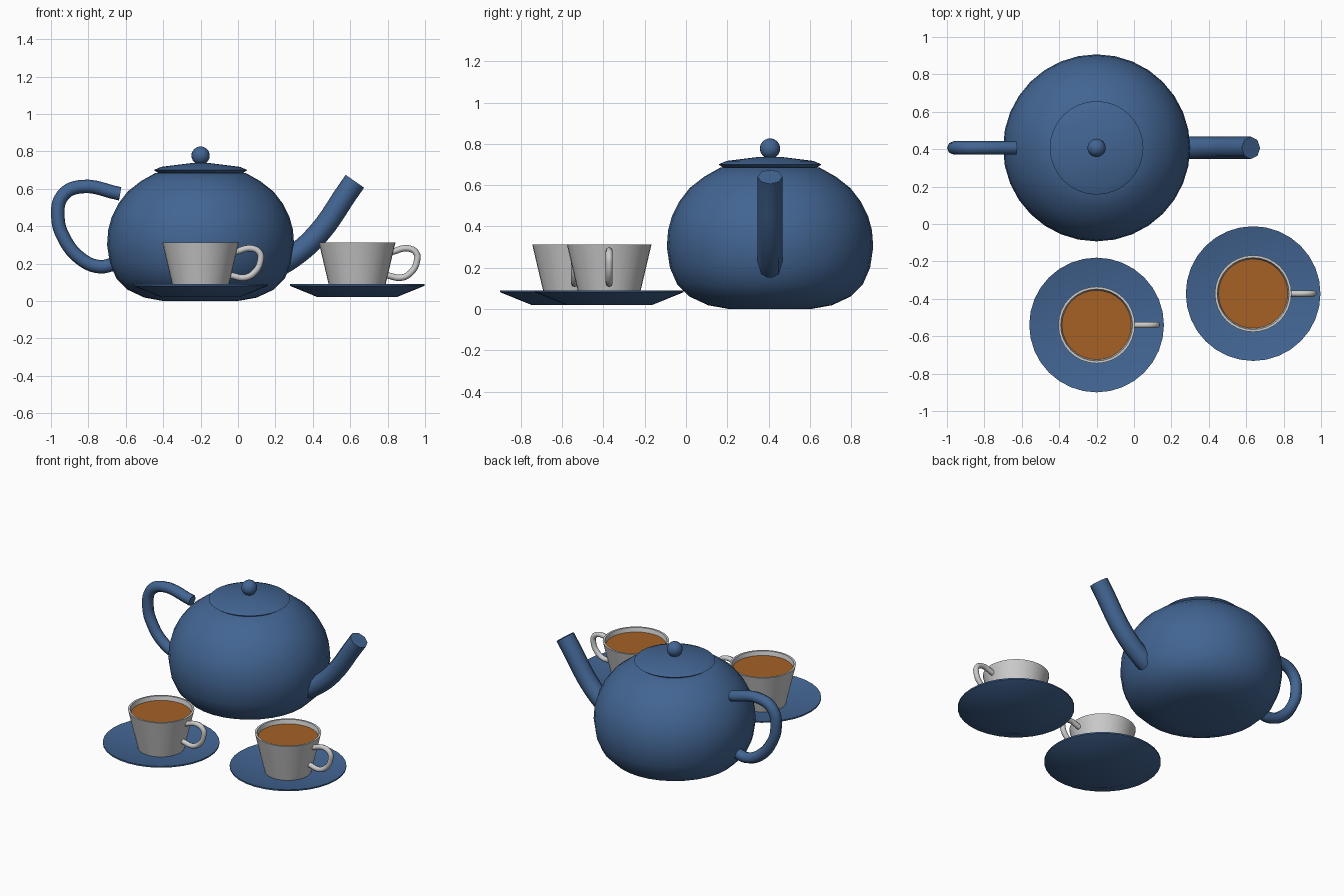
import bpy, bmesh
from math import radians, tau

if "Cube" in bpy.data.objects:
    bpy.data.objects.remove(bpy.data.objects["Cube"])


def material(name, color):
    m = bpy.data.materials.new(name)
    m.diffuse_color = (*color, 1)
    m.use_nodes = True
    m.node_tree.nodes["Principled BSDF"].inputs["Base Color"].default_value = m.diffuse_color
    return m


BLUE = material("blue_glaze", (0.055, 0.13, 0.29))
TEA = material("tea", (0.38, 0.12, 0.018))


def finish(ob, mat, angle=35):
    if mat:
        ob.data.materials.clear()
        ob.data.materials.append(mat)
    bpy.ops.object.select_all(action='DESELECT')
    ob.select_set(True)
    bpy.context.view_layer.objects.active = ob
    if ob.type == 'CURVE':
        bpy.ops.object.convert(target='MESH')
    bpy.ops.object.shade_smooth_by_angle(angle=radians(angle))
    return ob


def lathe(name, profile, loc, mat=None, sides=32):
    """Spin an (r, z) profile around the vertical axis."""
    bm = bmesh.new()
    vs = [bm.verts.new((r, 0, z)) for r, z in profile]
    es = [bm.edges.new(p) for p in zip(vs, vs[1:])]
    bmesh.ops.spin(bm, geom=vs + es, cent=(0, 0, 0), axis=(0, 0, 1),
                   angle=tau, steps=sides, use_duplicate=False)
    bmesh.ops.remove_doubles(bm, verts=bm.verts, dist=1e-4)
    bmesh.ops.recalc_face_normals(bm, faces=bm.faces)
    me = bpy.data.meshes.new(name)
    bm.to_mesh(me)
    bm.free()
    ob = bpy.data.objects.new(name, me)
    ob.location = loc
    bpy.context.collection.objects.link(ob)
    return finish(ob, mat)


def tube(name, path, radius, loc, mat=None, res=2):
    """Round tube along a smooth path of (x, z) points."""
    cu = bpy.data.curves.new(name, 'CURVE')
    cu.dimensions = '3D'
    cu.bevel_depth = radius
    cu.bevel_resolution = res
    cu.resolution_u = 5
    cu.use_fill_caps = True
    sp = cu.splines.new('BEZIER')
    sp.bezier_points.add(len(path) - 1)
    for p, (x, z) in zip(sp.bezier_points, path):
        p.co = (x, 0, z)
        p.handle_left_type = p.handle_right_type = 'AUTO'
    ob = bpy.data.objects.new(name, cu)
    ob.location = loc
    bpy.context.collection.objects.link(ob)
    return finish(ob, mat, 50)


# Teapot
POT = (-0.2, 0.407, 0)
lathe("teapot_body", [(0, 0), (.2, 0), (.3, .018), (.39, .06), (.45, .12),
                      (.485, .2), (.5, .3), (.494, .38), (.475, .45),
                      (.44, .52), (.39, .585), (.32, .64), (.24, .685),
                      (0, .69)], POT, BLUE)
lathe("teapot_lid", [(0, .68), (.225, .683), (.25, .70), (.21, .717),
                     (.05, .737), (0, .737)], POT, BLUE)
bpy.ops.mesh.primitive_uv_sphere_add(segments=20, ring_count=12, radius=.049,
                                     location=(POT[0], POT[1], .777))
knob = bpy.context.object
knob.name = "lid_knob"
finish(knob, BLUE)
tube("teapot_spout", [(.38, .17), (.49, .235), (.625, .355), (.79, .59),
                      (.825, .64)], .06, POT, BLUE)
tube("teapot_handle", [(-.43, .573), (-.65, .61), (-.74, .56), (-.763, .45),
                       (-.735, .345), (-.64, .225), (-.54, .183),
                       (-.47, .195)], .036, POT, BLUE)

# Two identical cups on saucers
for i, loc in enumerate([(-0.2, -0.54, 0), (0.637, -0.372, 0)], 1):
    lathe(f"saucer_{i}", [(0, .02), (.21, .02), (.36, .081), (.36, .09),
                          (.2, .055), (0, .05)], loc, BLUE)
    lathe(f"cup_{i}", [(0, .045), (.142, .045), (.205, .313), (.192, .313),
                       (.132, .06), (0, .06)], loc)
    lathe(f"tea_{i}", [(0, .285), (.188, .285)], loc, TEA)
    tube(f"cup_handle_{i}", [(.185, .262), (.275, .281), (.317, .255),
                             (.32, .215), (.295, .16), (.24, .125),
                             (.16, .137)], .017, loc)
